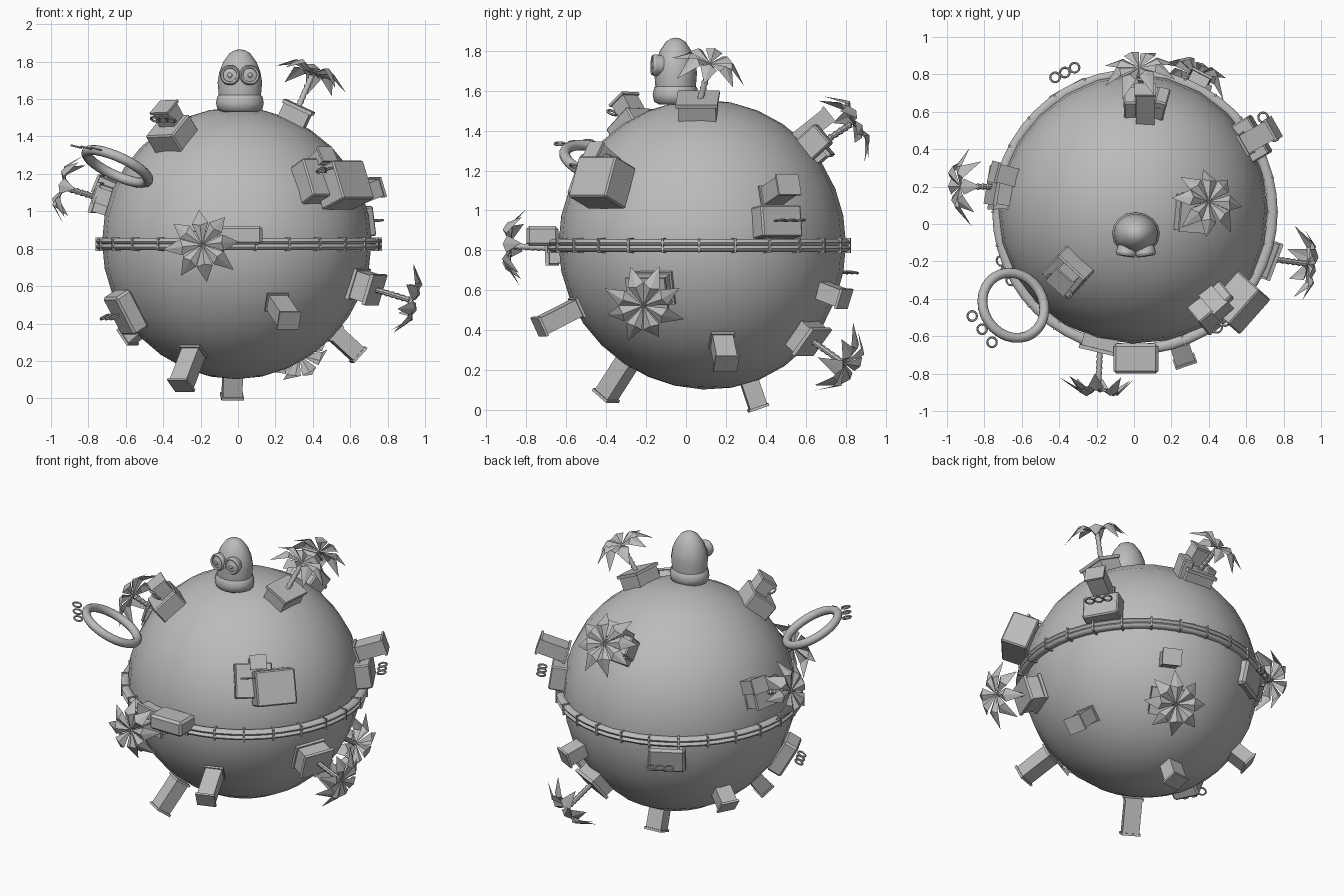
import bpy, bmesh, math, random
from mathutils import Vector, Matrix

if "Cube" in bpy.data.objects:
    bpy.data.objects.remove(bpy.data.objects["Cube"])

random.seed(4)
C = Vector((-0.01, 0.085, 0.835))      # globe centre
mat = bpy.data.materials.new("plain_grey")
mat.diffuse_color = (0.5, 0.5, 0.5, 1)
mat.use_nodes = True
mat.node_tree.nodes["Principled BSDF"].inputs["Base Color"].default_value = mat.diffuse_color


def finish(name, bm, matrix=Matrix(), angle=40):
    bmesh.ops.recalc_face_normals(bm, faces=bm.faces)
    me = bpy.data.meshes.new(name)
    bm.to_mesh(me)
    bm.free()
    me.materials.append(mat)
    for p in me.polygons:
        p.use_smooth = True
    me.set_sharp_from_angle(angle=math.radians(angle))
    ob = bpy.data.objects.new(name, me)
    bpy.context.collection.objects.link(ob)
    ob.matrix_world = matrix
    return ob


def frame(pos, normal=None, roll=0):
    """Local z points outward from the globe, local y upward."""
    pos = Vector(pos)
    n = Vector(normal) if normal else pos - C
    q = n.normalized().to_track_quat('Z', 'Y')
    return Matrix.Translation(pos) @ q.to_matrix().to_4x4() @ Matrix.Rotation(math.radians(roll), 4, 'Z')


def add_box(bm, size, at=(0, 0, 0), bevel=0.0, turn=0.0):
    m = Matrix.Rotation(turn, 4, 'Z') @ Matrix.Translation(at) @ Matrix.Diagonal((*size, 1))
    vs = bmesh.ops.create_cube(bm, size=1, matrix=m)['verts']
    if bevel:
        es = list({e for v in vs for e in v.link_edges})
        bmesh.ops.bevel(bm, geom=es, offset=bevel, segments=1, affect='EDGES')


def add_torus(bm, R, r, nu, nv, m=Matrix(), flat=1.0):
    g = [[bm.verts.new(m @ Vector(((R + r * math.cos(b)) * math.cos(a),
                                   (R + r * math.cos(b)) * math.sin(a), flat * r * math.sin(b))))
          for b in (2 * math.pi * j / nv for j in range(nv))]
         for a in (2 * math.pi * i / nu for i in range(nu))]
    for i in range(nu):
        for j in range(nv):
            k, l = (i + 1) % nu, (j + 1) % nv
            bm.faces.new((g[i][j], g[k][j], g[k][l], g[i][l]))


def lathe(name, profile, n, matrix=Matrix(), angle=40):
    bm = bmesh.new()
    vs = [bm.verts.new((r, 0, z)) for r, z in profile]
    es = [bm.edges.new(p) for p in zip(vs, vs[1:])]
    bmesh.ops.spin(bm, geom=vs + es, axis=(0, 0, 1), cent=(0, 0, 0), angle=2 * math.pi, steps=n)
    bmesh.ops.remove_doubles(bm, verts=bm.verts, dist=0.0005)
    return finish(name, bm, matrix, angle)


def box(name, pos, size, normal=None, roll=0, bevel=0.008):
    bm = bmesh.new()
    add_box(bm, size, bevel=bevel)
    return finish(name, bm, frame(pos, normal, roll), 25)


def chimney(name, pos, length=0.2, width=0.1, roll=0, normal=None):
    bm = bmesh.new()
    add_box(bm, (width, width * .85, length))
    for s in (-.5, .5):
        add_box(bm, (width * 1.15, width, 0.014), (0, 0, s * length))
    return finish(name, bm, frame(pos, normal, roll), 25)


def ring_chain(name, pos, normal=None, roll=0, tilt=0):
    # three small loops in a row, edge-on to the outward direction
    bm = bmesh.new()
    for k in (-1, 0, 1):
        add_torus(bm, 0.026, 0.006, 14, 6,
                  Matrix.Translation((k * .058, 0, 0)) @ Matrix.Rotation(math.radians(90 + tilt), 4, 'X'))
    return finish(name, bm, frame(pos, normal, roll))


def palm(name, base, crown, roll=0, turn=0):
    base, crown = Vector(base), Vector(crown)
    # planter with flared lips
    bm = bmesh.new()
    add_box(bm, (0.19, 0.15, 0.11))
    add_box(bm, (0.21, 0.17, 0.02), (0, 0, 0.045))
    add_box(bm, (0.21, 0.17, 0.02), (0, 0, -0.055))
    finish(name + "_planter", bm, frame(base, roll=roll), 25)
    # trunk of stacked flared segments
    L, n = (crown - base).length + .02, 8
    prof = [(0, 0)]
    for i in range(n):
        prof += [(0.013, L * i / n), (0.018, L * (i + .7) / n)]
    lathe(name + "_trunk", prof + [(0, L)], 8, frame(base, crown - base))
    # crown of folded diamond leaves
    bm = bmesh.new()
    for k in range(8):
        R = Matrix.Rotation(math.radians(turn + 45 * k + random.uniform(-3, 3)), 4, 'Z')
        ln, up = random.uniform(.19, .215), random.uniform(.045, .07)
        tip = random.uniform(-.05, .0)
        root, le, ri, mid, end = [bm.verts.new(R @ Vector(p)) for p in (
            (.0, 0, .025), (.115, .043, up - .02), (.115, -.043, up - .02), (.105, 0, up), (ln, 0, tip))]
        for f in ((root, mid, le), (root, ri, mid), (mid, end, le), (mid, ri, end)):
            bm.faces.new(f)
    finish(name + "_leaves", bm, frame(crown, crown - base), 10)


# globe, slightly lumpy
bm = bmesh.new()
bmesh.ops.create_uvsphere(bm, u_segments=24, v_segments=16, radius=0.72)
for v in bm.verts:
    d = v.co.normalized()
    for axis, amount in (((0, .42, -.91), .02), ((.7, -.7, 0), .025), ((-.7, .7, 0), -.02)):
        v.co += d * amount * max(0, d.dot(Vector(axis))) ** 5
finish("globe", bm, Matrix.Translation(C), 60)

# double rail belt with clamps
bm = bmesh.new()
for z in (-.015, .015):
    add_torus(bm, 0.735, 0.028, 48, 10, Matrix.Translation((0, 0, z)), 0.65)
for k in range(26):
    add_box(bm, (0.06, 0.01, 0.074), (0.736, 0, 0), turn=2 * math.pi * k / 26)
finish("belt_rails", bm, Matrix.Translation((0.005, 0.065, 0.824)))

# figure on top: domed head, rolled collar and goggles
squash = Matrix.Translation((.01, -.052, 0)) @ Matrix.Diagonal((1, .9, 1, 1))
lathe("head", [(0, 1.54), (.11, 1.54), (.113, 1.62), (.119, 1.69), (.11, 1.745),
               (.088, 1.80), (.055, 1.845), (.025, 1.862), (0, 1.866)], 16, squash)
lathe("collar", [(.09, 1.53), (.12, 1.545), (.128, 1.58), (.12, 1.615), (.10, 1.632), (.08, 1.635)], 16,
      squash, 60)
for side, s in (("left", -1), ("right", 1)):
    m = frame((.01 + s * .051, -.148, 1.728), (s * .15, -1, .05))
    lathe(side + "_goggle", [(0, -.03), (.05, -.03), (.055, .01), (.048, .024),
                             (.038, .02), (.036, .014), (.018, .018), (.012, .024), (0, .026)], 18, m, 30)

# palms
palm("top_palm", (.305, .06, 1.515), (.39, .115, 1.715), 0, 10)
palm("left_palm", (-.71, .2, 1.06), (-.905, .2, 1.12))
palm("right_palm", (.69, -.18, .595), (.905, -.21, .53), 0, 20)
palm("front_palm", (-.18, -.63, .81), (-.19, -.85, .82), 0, 8)
palm("back_top_palm", (.05, .64, 1.31), (.03, .815, 1.425), 0, 15)
palm("back_low_palm", (.25, .6, .37), (.32, .775, .245), 0, 5)

# chimneys standing straight on the globe
for i, p in enumerate([(-.27, -.345, .16), (-.03, .335, .092), (.58, .19, .29),
                       (.24, -.64, .465), (.32, .72, .585), (-.53, .36, .38)]):
    chimney("chimney_%d" % (i + 1), p, 0.22 if i in (0, 3) else 0.17, 0.105)

# front right house
box("house_body", (.56, -.42, 1.14), (.25, .22, .17))
box("house_wing", (.43, -.45, 1.16), (.23, .22, .12))
chimney("house_chimney", (.42, -.40, 1.25), .2, .09)
ring_chain("house_rings", (.49, -.52, 1.22))

# upper left house
box("upper_house", (-.35, -.255, 1.41), (.2, .18, .13), roll=3)
chimney("upper_house_chimney", (-.365, -.28, 1.50), .14, .11, 3)
ring_chain("upper_house_rings", (-.40, -.33, 1.49), tilt=20)

# right side house
box("side_house", (.62, .45, .94), (.23, .16, .13))
chimney("side_house_chimney", (.67, .47, 1.1), .18, .11)
ring_chain("side_house_rings", (.72, .52, .95))

# front block
box("front_block", (.01, -.72, .872), (.24, .10, .16), (0, -1, .0), bevel=.015)

# blocks beside the left and back palms
chimney("left_block", (-.68, .26, 1.12), .15, .1)
chimney("left_block_low", (-.70, .13, 1.07), .12, .1)
chimney("back_block", (.06, .63, 1.41), .22, .1, normal=(0, .75, .6))
for s in (-1, 1):
    box("back_side_block", (.06 + s * .08, .64, 1.34), (.07, .13, .14))

# low wall boxes with ring chains
box("back_box", (-.34, .69, .70), (.23, .17, .07), bevel=.015)
ring_chain("back_rings", (-.37, .81, .69))
box("left_box", (-.60, -.20, .46), (.17, .23, .10), bevel=.012)
ring_chain("left_rings", (-.685, -.25, .435))

# big floating hoop with its small rings
bm = bmesh.new()
add_torus(bm, 0.181, 0.027, 28, 10)
finish("hoop", bm, frame((-.645, -.435, 1.24), (.4, .27, .87)))
bm = bmesh.new()
for k in (-1, 0, 1):
    add_torus(bm, 0.026, 0.006, 14, 6,
              Matrix.Translation((k * .053, -k * .07, -k * .006)) @ Matrix.Rotation(.25, 4, 'Y'))
finish("hoop_rings", bm, Matrix.Translation((-.812, -.562, 1.34)))
